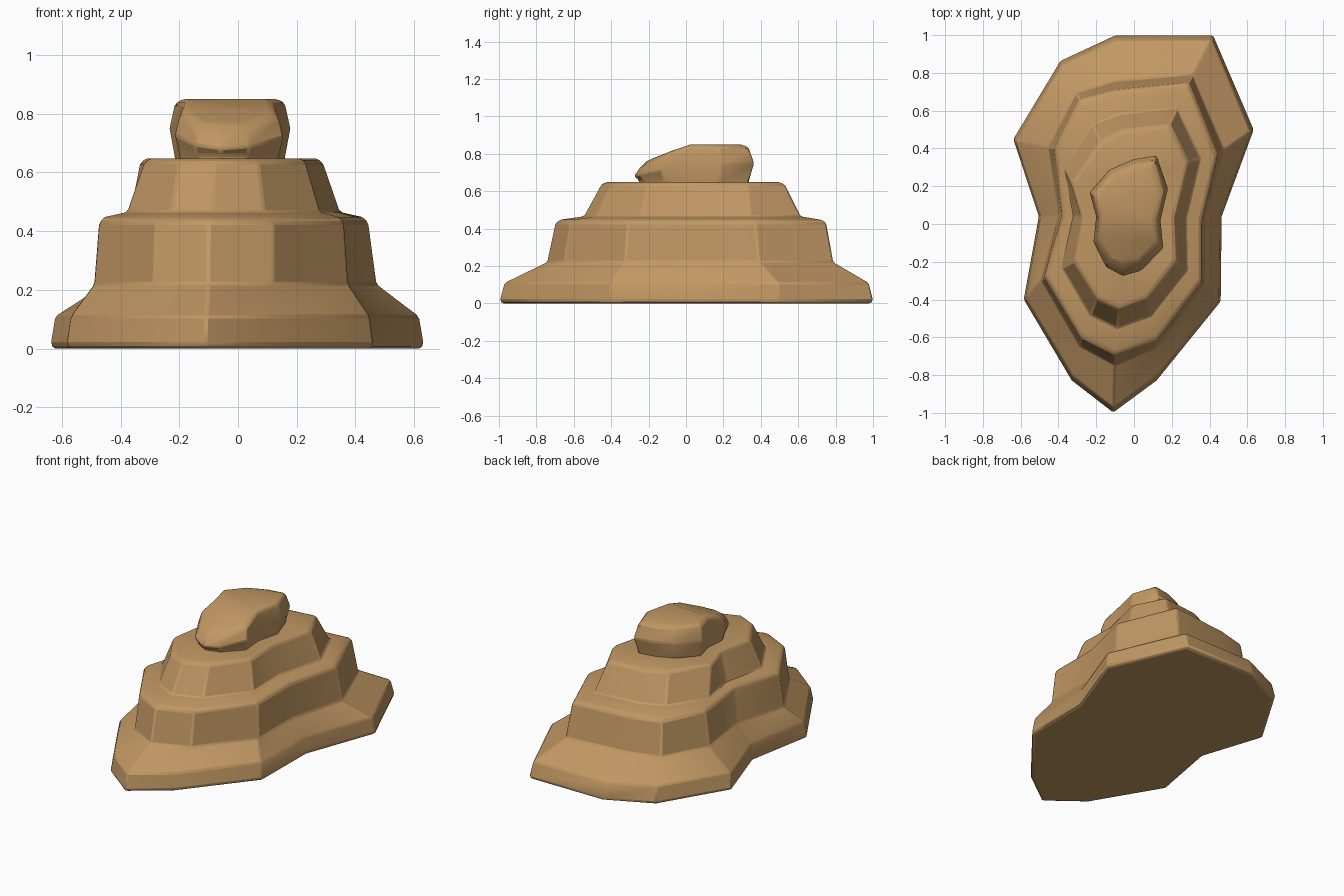
import bpy, bmesh

if "Cube" in bpy.data.objects:
    bpy.data.objects.remove(bpy.data.objects["Cube"])

mat = bpy.data.materials.new("sandstone")
mat.diffuse_color = (0.53, 0.31, 0.125, 1)
mat.use_nodes = True
mat.node_tree.nodes["Principled BSDF"].inputs["Base Color"].default_value = mat.diffuse_color

# Twelve-sided outlines, counter-clockwise from the front tip
BASE = [(-.11, -1), (.12, -.83), (.46, -.41), (.465, .04), (.635, .5), (.42, 1),
        (-.10, 1), (-.39, .865), (-.64, .45), (-.505, .04), (-.585, -.40), (-.33, -.83)]
LOWER = [(-.10, -.70), (.12, -.62), (.36, -.31), (.36, .02), (.445, .37), (.29, .75),
         (-.10, .71), (-.29, .66), (-.42, .40), (-.38, .05), (-.475, -.28), (-.28, -.61)]
UPPER = [(-.08, -.455), (.07, -.40), (.23, -.20), (.22, .03), (.29, .33), (.19, .53),
         (-.06, .50), (-.18, .44), (-.335, .22), (-.28, .04), (-.32, -.20), (-.20, -.40)]
CAP = [(-.06, -.28), (.04, -.25), (.155, -.13), (.14, .02), (.18, .19), (.12, .365),
       (0, .345), (-.13, .29), (-.235, .17), (-.20, .04), (-.215, -.10), (-.15, -.23)]


def scaled(pts, s, cx=-.02, cy=.03):
    return [(cx + (x - cx) * s, cy + (y - cy) * s) for x, y in pts]


def blend(a, b, t):
    return [(p[0] + (q[0] - p[0]) * t, p[1] + (q[1] - p[1]) * t) for p, q in zip(a, b)]


def at(pts, z):
    return [(x, y, z) for x, y in pts]


def loft(name, rings, bevel):
    bm = bmesh.new()
    vs = [[bm.verts.new(p) for p in r] for r in rings]
    n = len(rings[0])
    for a, b in zip(vs, vs[1:]):
        for i in range(n):
            j = (i + 1) % n
            bm.faces.new((a[i], a[j], b[j], b[i]))
    bm.faces.new(vs[0][::-1])
    # top is bridged left to right so that it can slope
    t = vs[-1]
    bm.faces.new((t[0], t[1], t[n - 1]))
    for i in range(1, n // 2 - 1):
        bm.faces.new((t[i], t[i + 1], t[n - i - 1], t[n - i]))
    bm.faces.new((t[n // 2 - 1], t[n // 2], t[n // 2 + 1]))
    bmesh.ops.recalc_face_normals(bm, faces=bm.faces)
    me = bpy.data.meshes.new(name)
    bm.to_mesh(me)
    bm.free()
    me.materials.append(mat)
    ob = bpy.data.objects.new(name, me)
    bpy.context.collection.objects.link(ob)
    bpy.context.view_layer.objects.active = ob
    ob.select_set(True)
    bpy.ops.object.shade_smooth_by_angle(angle=0.5)
    ob.select_set(False)
    m = ob.modifiers.new("soft_edges", 'BEVEL')
    m.width, m.segments, m.limit_method, m.angle_limit = bevel, 1, 'ANGLE', 0.4
    return ob


# Stepped rock: flared foot, two terraces
upper_foot = blend(LOWER, UPPER, .62)
loft("terraced_rock", [
    at(scaled(BASE, .985), 0), at(BASE, .015), at(scaled(BASE, .975), .11),
    at(blend(BASE, LOWER, .85), .22), at(LOWER, .43), at(scaled(LOWER, .965), .447),
    at(upper_foot, .465), at(UPPER, .635), at(scaled(UPPER, .94), .648)], .012)


# Cap stone: overhanging, its top sloping down to the front
def slope(y, low, high):
    t = max(0, min(1, (y + .27) / .29))
    return low + (high - low) * t ** .8


mid = [(x, y, slope(y, .68, .75)) for x, y in CAP]
shoulder = [(x, y, slope(y, .705, .835)) for x, y in scaled(CAP, .91, -.03, .03)]
crown = [(x, y, slope(y, .725, .85)) for x, y in scaled(CAP, .78, -.03, .04)]
loft("cap_stone", [at(scaled(CAP, .9, -.03, .04), .63), at(scaled(CAP, .92, -.03, .04), .66),
                   mid, shoulder, crown], .008)
